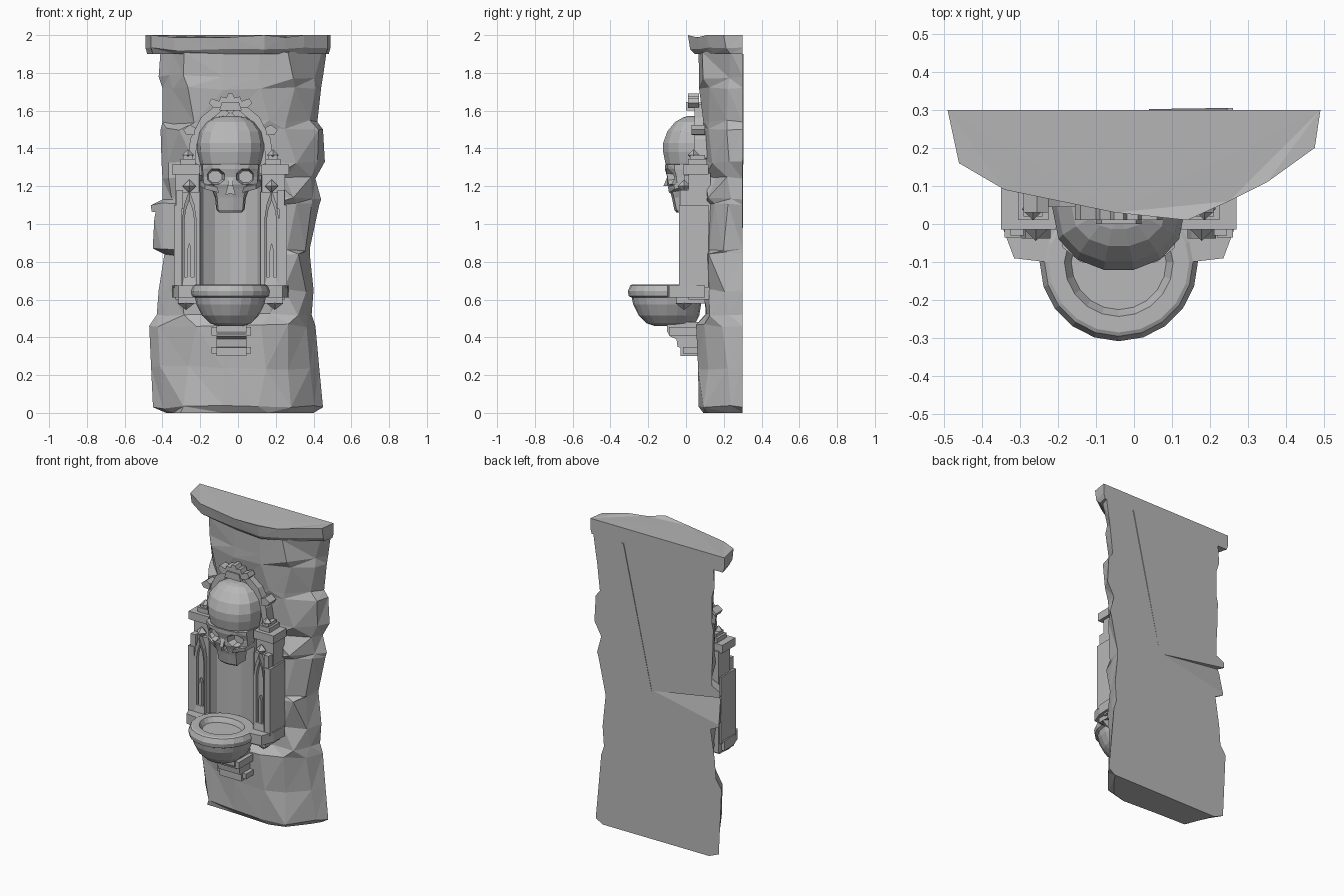
import bpy, bmesh, random
from math import sin, cos, pi

random.seed(4)
if "Cube" in bpy.data.objects:
    bpy.data.objects.remove(bpy.data.objects["Cube"])

stone = bpy.data.materials.new("grey_stone")
stone.use_nodes = True
GREY = (0.48, 0.48, 0.48, 1)
stone.diffuse_color = GREY
stone.node_tree.nodes["Principled BSDF"].inputs["Base Color"].default_value = GREY

CX = -0.04                      # centre line of the shrine
SIDES = (("left", 1), ("right", -1))


def finish(name, bm):
    bmesh.ops.recalc_face_normals(bm, faces=bm.faces)
    mesh = bpy.data.meshes.new(name)
    bm.to_mesh(mesh)
    bm.free()
    mesh.materials.append(stone)
    ob = bpy.data.objects.new(name, mesh)
    bpy.context.collection.objects.link(ob)
    return ob


def loft(name, rings, caps=True, wrap=False, split=False):
    bm = bmesh.new()
    rows = [[bm.verts.new(p) for p in ring] for ring in rings]
    pairs = list(zip(rows, rows[1:])) + ([(rows[-1], rows[0])] if wrap else [])
    n = len(rows[0])
    for a, b in pairs:
        for i in range(n):
            j = (i + 1) % n
            bm.faces.new((a[i], a[j], b[j], b[i]))
    if caps:
        bm.faces.new(rows[0])
        bm.faces.new(rows[-1])
    if split:
        bmesh.ops.triangulate(bm, faces=bm.faces[:])
    return finish(name, bm)


def prism(name, outline, y0, y1, s=1):
    """Extrude an (offset, z) outline from y0 to y1; s mirrors it."""
    return loft(name, [[(CX + s * x, y, z) for x, z in outline] for y in (y0, y1)])


def box(name, x0, x1, y0, y1, z0, z1, s=1):
    return prism(name, [(x0, z0), (x1, z0), (x1, z1), (x0, z1)], y0, y1, s)


def hull(name, pts):
    bm = bmesh.new()
    for p in pts:
        bm.verts.new((CX + p[0], p[1], p[2]))
    out = bmesh.ops.convex_hull(bm, input=bm.verts)
    bmesh.ops.delete(bm, geom=list(set(out["geom_interior"])), context="VERTS")
    return finish(name, bm)


def gem(name, x, y, z, r, h):
    """Small four-sided double pyramid."""
    return hull(name, [(x + r, y, z), (x - r, y, z), (x, y - r, z), (x, y + r, z),
                       (x, y, z + h), (x, y, z - h)])


def cut(ob, cutter):
    cutter.hide_render = True
    mod = ob.modifiers.new("cut", "BOOLEAN")
    mod.operation, mod.object, mod.solver = "DIFFERENCE", cutter, "EXACT"
    bpy.context.view_layer.objects.active = ob
    bpy.ops.object.modifier_apply(modifier=mod.name)
    bpy.data.objects.remove(cutter)


def jitter(a):
    return random.uniform(-a, a)


# Rock slab: (height, left edge, right edge, forward shift)
levels = [(0, -.38, .40, .03), (.03, -.45, .45, 0), (.24, -.46, .43, 0), (.46, -.47, .41, -.01),
          (.52, -.43, .39, .04), (.65, -.42, .40, .03), (.84, -.39, .38, .03),
          (.87, -.45, .38, .03), (1.1, -.46, .43, .03), (1.13, -.40, .44, .03),
          (1.24, -.40, .41, .04), (1.33, -.405, .46, .03), (1.5, -.41, .45, .03),
          (1.54, -.40, .42, .03), (1.72, -.40, .44, 0), (1.78, -.42, .45, 0), (1.92, -.41, .47, 0)]
rings = []
for z, xl, xr, f in levels:
    lift = .012 if z else 0     # uneven heights break up the courses
    rings.append([(xl, .3, z), (xl + .045 + jitter(.015), .225 + jitter(.02), z + jitter(lift)),
                  (-.27 + jitter(.05), .1 + f + jitter(.02), z + jitter(lift)),
                  (-.08, .07 + f + jitter(.006), z + jitter(lift)),
                  (.14 + jitter(.04), .065 + f + jitter(.006), z + jitter(lift)),
                  (.28 + jitter(.04), .105 + f + jitter(.02), z + jitter(lift)),
                  (xr - .035 + jitter(.015), .215 + jitter(.025), z + jitter(lift)), (xr, .3, z)])
rock = loft("rock_slab", rings, split=True)

# Split in the back, running to the right edge, and a fine crack above it
cut(rock, hull("split_cutter", [(.08, .301, .98), (-.5, .301, 1.08), (-.5, .301, .86),
                                (-.5, .26, 1.08), (.08, .32, .98), (-.5, .32, 1.08)]))
hull("back_crack", [(.30, .298, 1.9), (.285, .298, 1.9), (.08, .298, .98), (.30, .305, 1.9),
                    (.285, .305, 1.9), (.08, .302, .98), (.09, .302, .98)])

# Overhanging ledge at the top
ledge = [(-.49, .3), (-.46, .16), (-.34, .09), (-.05, .03), (.14, .01), (.25, .06),
         (.35, .11), (.475, .2), (.49, .3)]
loft("top_ledge", [[(x * .98, y + (.035 if y < .3 else 0), 1.9) for x, y in ledge],
                   [(x, y + (.012 if y < .3 else 0), 1.925 + jitter(.01)) for x, y in ledge],
                   [(x, y, 2.0 - (.012 if .02 < y < .1 else 0)) for x, y in ledge]], split=True)

# Concave niche
arc = [(cos(pi * i / 6), sin(pi * i / 6)) for i in range(7)]
niche = [(CX + .165 * x, -.01 + .105 * y) for x, y in arc] + [(CX - .17, .13), (CX + .17, .13)]
loft("niche", [[(x, y, z) for x, y in niche] for z in (.62, 1.26)])


# Pointed outline around a centre offset
def lancet(cx, w, z0, z1):
    return [(cx - w, z0), (cx + w, z0), (cx + w, z1 - 4 * w), (cx + w * .7, z1 - 2 * w),
            (cx, z1), (cx - w * .7, z1 - 2 * w), (cx - w, z1 - 4 * w)]


for side, s in SIDES:
    # Pillars with a pointed window
    box(side + "_pillar", .16, .29, .012, .13, .6, 1.27, s)
    box(side + "_pillar_face", .16, .275, -.008, .1, .6, 1.17, s)
    box(side + "_outer_buttress", .258, .3, -.036, .12, .66, 1.1, s)
    box(side + "_buttress_step", .25, .285, -.03, .12, 1.08, 1.18, s)
    outer, inner = lancet(.218, .038, .67, 1.18), lancet(.218, .025, .72, 1.125)
    loft(side + "_window_frame", [[(CX + s * x, y, z) for x, z in line] for line, y in
         ((outer, .015), (outer, -.038), (inner, -.03), (inner, .015))], caps=False, wrap=True)
    prism(side + "_window_bar", lancet(.218, .01, .7, .9), -.028, 0, s)
    gem(side + "_pillar_stud", s * .218, -.01, 1.2, .035, .035)

    # Capital, blocks and finial
    box(side + "_capital", .165, .31, -.015, .12, 1.262, 1.315, s)
    box(side + "_capital_block", .185, .265, .01, .11, 1.31, 1.345, s)
    box(side + "_capital_top", .2, .25, .02, .1, 1.34, 1.365, s)
    gem(side + "_capital_finial", s * .225, .04, 1.365, .03, .03)

    # Gable arm in two mouldings
    arm = [(.225, 1.35), (.213, 1.45), (.155, 1.565), (.07, 1.635)]
    for part, off, y in (("outer", 0, .045), ("inner", .03, .06)):
        top = [(x - off, z - off * .7) for x, z in arm]
        low = [(x - .036, z - .026) for x, z in reversed(top)]
        prism(side + "_gable_" + part, top + low, y, .13, s)
    hull(side + "_gable_leaf", [(s * x, y, z) for y in (.03, .1) for x, z in
         ((.19, 1.47), (.235, 1.475), (.25, 1.5), (.215, 1.525), (.185, 1.51))])

    # Basin shoulder and pendant
    loft(side + "_basin_shoulder", [[(CX + s * x, y, z) for x, y in
         ((.15, .1), (.31, .1), (.305, -.01), (.275, -.09), (.19, -.1), (.16, -.06))]
         for z in (.61, .675)])
    box(side + "_shoulder_moulding", .15, .275, -.05, .1, .58, .615, s)
    gem(side + "_pendant", s * .235, -.01, .58, .045, .035)

# Crown ornament over the gable
half = [(.09, 1.615), (.115, 1.64), (.1, 1.665), (.06, 1.65), (.05, 1.675), (.022, 1.668), (.012, 1.69)]
prism("crown", half + [(-x, z) for x, z in reversed(half)], .01, .07)
prism("crown_bracket", [(.06, 1.6), (.045, 1.645), (-.045, 1.645), (-.06, 1.6)], 0, .09)
prism("arch_panel", [(-.18, 1.25), (.18, 1.25), (.17, 1.43), (.1, 1.55), (0, 1.61),
                     (-.1, 1.55), (-.17, 1.43)], .075, .13)

# Skull dome
dome = []
for z, w, front in ((1.295, .145, -.095), (1.32, .16, -.112), (1.38, .174, -.124), (1.43, .176, -.124),
                    (1.49, .163, -.102), (1.54, .125, -.06), (1.565, .08, -.015), (1.572, .03, .01)):
    dome.append([(CX + w * cos(pi * i / 7), .05 + (front - .05) * max(0, sin(pi * i / 7)) ** .8, z)
                 for i in range(8)] + [(CX - w * .8, .1, z), (CX + w * .8, .1, z)])
loft("skull_dome", dome)

# Skull face with eye sockets and nose opening
face = []
for z, w, m, front in ((1.06, .05, .03, -.05), (1.075, .075, .035, -.062), (1.14, .082, .04, -.075),
                       (1.185, .1, .05, -.088), (1.21, .15, .055, -.098), (1.25, .152, .05, -.1),
                       (1.29, .155, .06, -.112), (1.315, .155, .07, -.112)):
    face.append([(CX + x, y, z) for x, y in ((w, .03), (w * .95, front + .05), (m + .03, front + .012),
                 (m * .4, front), (-m * .4, front), (-m - .03, front + .012),
                 (-w * .95, front + .05), (-w, .03))])
skull = loft("skull_face", face, split=True)
for side, s in SIDES:
    eye = [(.052 * cos(pi * i / 4 + .4), .044 * sin(pi * i / 4 + .4)) for i in range(8)]
    cut(skull, loft("socket_cutter", [[(CX + s * (.081 + x * k), y, 1.25 + z * k)
        for x, z in eye] for y, k in ((-.2, 1.15), (-.09, 1), (-.045, .75))]))
    hull(side + "_cheekbone", [(s * x, y, z) for x, y, z in
         ((.16, 0, 1.2), (.163, 0, 1.235), (.135, -.06, 1.185), (.135, -.065, 1.208),
          (.06, -.09, 1.165), (.07, -.095, 1.195), (.1, 0, 1.18))])
cut(skull, prism("nose_cutter", [(-.025, 1.155), (0, 1.165), (.025, 1.155), (.012, 1.2), (-.012, 1.2)],
                 -.2, -.06))
hull("nose_bone", [(.014, -.09, 1.27), (-.014, -.09, 1.27), (.012, -.12, 1.2), (-.012, -.12, 1.2),
                   (0, -.07, 1.2)])


# Basin: round at the front, a flatter curve behind
def basin_ring(r, z, back):
    ring = []
    for i in range(20):
        a = 2 * pi * i / 20
        ring.append((CX + r * cos(a), -.1 + (back if sin(a) > 0 else r) * sin(a), z))
    return ring


loft("basin", [basin_ring(*p) for p in
     ((.065, .46, .1), (.11, .475, .15), (.15, .515, .17), (.18, .575, .18), (.187, .61, .18),
      (.203, .618, .18), (.208, .645, .18), (.195, .675, .17), (.185, .68, .16), (.143, .68, .1),
      (.132, .66, .09), (.125, .648, .085))])

# Stepped corbel under the basin
side_profile = [(.09, .3), (-.03, .3), (-.03, .345), (-.045, .35), (-.05, .39), (-.085, .405),
                (-.1, .43), (-.1, .48), (.09, .48)]
loft("corbel", [[(CX + x, y, z) for y, z in side_profile] for x in (-.075, .085)])
box("corbel_band", -.1, .11, -.09, .09, .41, .455)
box("corbel_foot", -.1, .11, -.015, .09, .315, .35)
